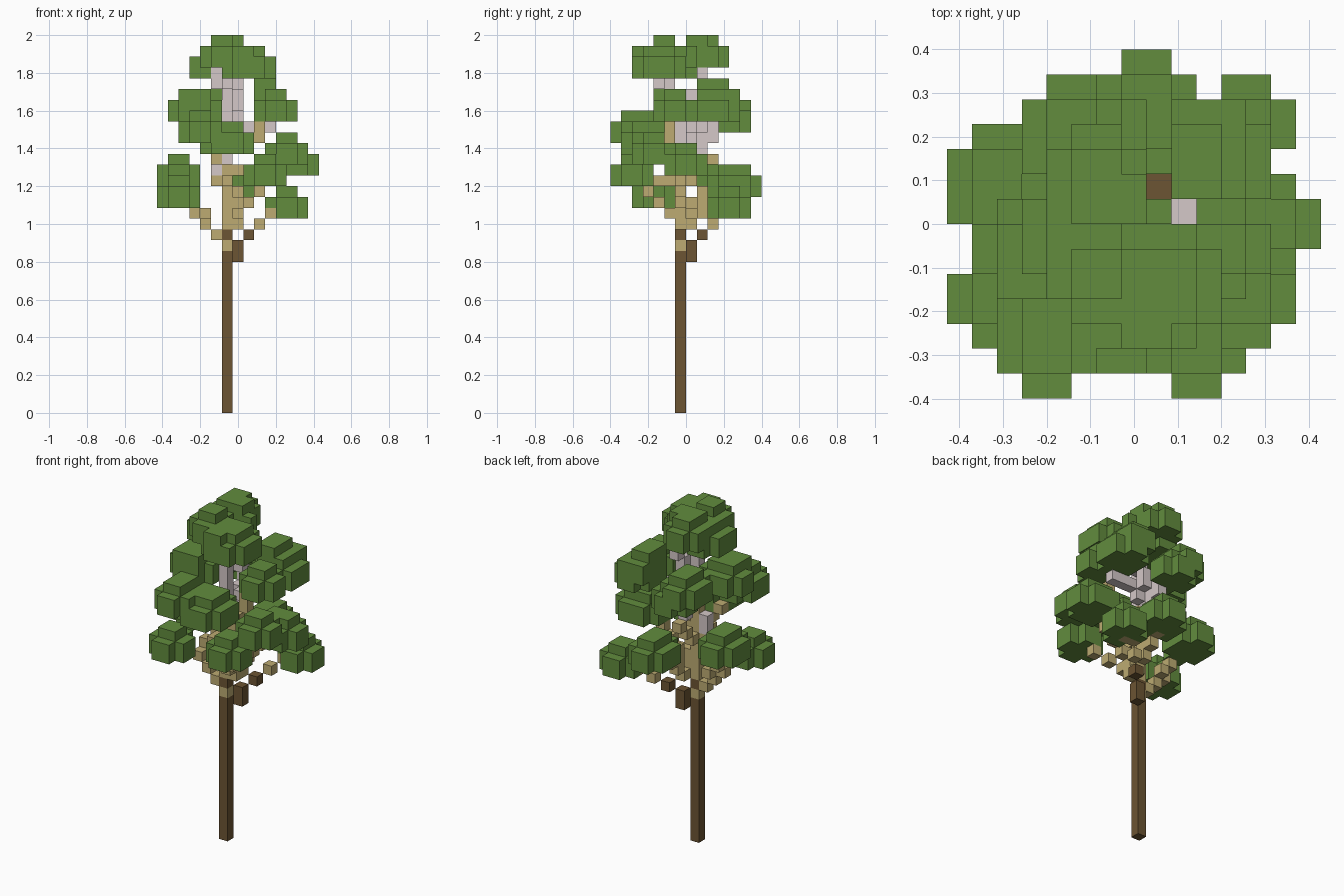
import bpy
import bmesh
from mathutils import Vector

cube = bpy.data.objects.get("Cube")
if cube:
    bpy.data.objects.remove(cube, do_unlink=True)

UNIT = 2 / 35                               # edge of one block
ORIGIN = Vector((-7.5, -7, 0)) * UNIT       # corner of block (0, 0, 0)


def material(name, rgb):
    mat = bpy.data.materials.new(name)
    mat.use_nodes = True
    mat.diffuse_color = (*rgb, 1)
    mat.node_tree.nodes["Principled BSDF"].inputs["Base Color"].default_value = (*rgb, 1)
    return mat


LEAF = material("leaf green", (0.122, 0.262, 0.048))
BARK = material("dark bark", (0.15, 0.09, 0.033))
TAN = material("tan bark", (0.51, 0.41, 0.17))
PALE = material("pale grey bark", (0.66, 0.58, 0.58))

parts = []      # (name, material, set of blocks)
filled = set()  # every block already used


def add_part(name, mat, blocks):
    own = set(blocks) - filled
    filled.update(own)
    parts.append((name, mat, own))


def box(i0, i1, j0, j1, k0, k1):
    return {(i, j, k) for i in range(i0, i1 + 1) for j in range(j0, j1 + 1)
            for k in range(k0, k1 + 1)}


def column(i, j, low, high):
    return box(i, i, j, j, low, high)


def limb(a, b):
    """Stepped line of blocks from a to b."""
    a, b = Vector(a), Vector(b)
    n = int(max(abs(c) for c in b - a))
    return {tuple(round(c) for c in a.lerp(b, s / n)) for s in range(n + 1)}


def clump(i0, i1, j0, j1, k):
    """Leaf clump: two layers with the corners cut off and a smaller top layer."""
    return (box(i0, i1, j0 + 1, j1 - 1, k, k + 1) | box(i0 + 1, i1 - 1, j0, j1, k, k + 1)
            | box(i0 + 1, i1 - 1, j0 + 1, j1 - 1, k, k + 2))


# Trunk, changing bark colour as it rises
add_part("trunk", BARK, column(6, 6, 0, 14) | column(6, 6, 16, 16))
add_part("low_fork", BARK, column(7, 7, 14, 15) | {(8, 8, 16)})
add_part("middle_trunk", TAN, column(6, 6, 15, 15) | column(6, 6, 17, 24))
add_part("upper_trunk", PALE, column(6, 6, 25, 29))

# Tan limbs
add_part("back_right_limb", TAN, limb((9, 9, 17), (11, 10, 18)))
add_part("left_limb", TAN, limb((5, 6, 16), (3, 6, 18)) | {(4, 7, 18), (3, 7, 19)})
add_part("front_limb", TAN, limb((7, 5, 18), (9, 3, 20)) | column(7, 6, 17, 19))
add_part("front_middle_limb", TAN, limb((6, 5, 21), (6, 4, 21)))
add_part("back_limb", TAN, column(7, 8, 18, 20) | limb((7, 7, 17), (7, 10, 20)))
add_part("high_back_limb", TAN, limb((6, 7, 21), (6, 9, 23)))
add_part("side_limb", TAN, limb((8, 6, 19), (10, 6, 21)) | {(7, 6, 22)})
add_part("front_left_limb", TAN, {(5, 6, 21), (5, 5, 23), (4, 5, 24)})
add_part("high_limb", TAN, column(9, 5, 25, 26))

# Pale limbs near the crown
add_part("pale_side_limb", PALE, limb((8, 7, 26), (10, 7, 26)) | {(7, 7, 25)})
add_part("pale_back_limb", PALE, column(6, 8, 24, 25) | column(6, 9, 25, 26))
add_part("pale_high_back_limb", PALE, column(7, 8, 26, 27))
add_part("pale_crown_limb", PALE, column(7, 7, 28, 29) | column(7, 8, 30, 31))
add_part("pale_front_crown_limb", PALE, column(5, 5, 30, 31) | {(6, 4, 30)})
add_part("pale_left_limb", PALE, column(5, 6, 22, 23) | {(6, 5, 23)})

# Leaf clumps
leaves = {
    "crown_front": clump(4, 7, 3, 6, 32),
    "crown_left": clump(3, 6, 5, 8, 31) | box(3, 3, 5, 6, 31, 32),
    "crown_right": clump(6, 10, 2, 6, 31) | box(7, 8, 2, 5, 33, 33),
    "crown_back": clump(4, 7, 6, 10, 32) | box(5, 7, 7, 8, 32, 34) | box(8, 8, 7, 7, 32, 33),
    "upper_back_right": clump(9, 12, 7, 11, 27),
    "upper_back_right_top": box(9, 11, 8, 11, 28, 29) | box(9, 10, 8, 10, 30, 30),
    "upper_right": clump(9, 12, 4, 7, 27),
    "upper_left": clump(1, 5, 4, 7, 27) | box(2, 4, 4, 6, 29, 29),
    "upper_back_left": clump(3, 6, 8, 12, 27),
    "upper_back": clump(4, 7, 9, 12, 26),
    "middle_front_left": clump(2, 5, 0, 4, 25),
    "middle_front": clump(4, 8, 1, 5, 24),
    "middle_right": clump(10, 14, 5, 8, 22),
    "middle_front_right": clump(10, 13, 2, 5, 23),
    "low_front_right": clump(8, 11, 0, 3, 21),
    "low_back": clump(6, 9, 9, 13, 20),
    "low_back_right": clump(10, 13, 9, 12, 18),
    "low_left_back": clump(0, 3, 6, 10, 21),
    "low_left_front": clump(0, 3, 2, 5, 19),
}
# Two open shafts keep a fork and a limb visible from above
shafts = {(8, 8), (9, 7)}
for name, blocks in leaves.items():
    add_part(name + "_leaves", LEAF, {b for b in blocks if b[:2] not in shafts})


def build(name, mat, blocks):
    """Mesh the exposed sides of a set of blocks."""
    bm = bmesh.new()
    corners = {}

    def vert(p):
        if p not in corners:
            corners[p] = bm.verts.new(ORIGIN + Vector(p) * UNIT)
        return corners[p]

    for b in sorted(blocks):
        for axis in range(3):
            u, v = (axis + 1) % 3, (axis + 2) % 3
            for side in (0, 1):
                neighbour = list(b)
                neighbour[axis] += 2 * side - 1
                if tuple(neighbour) in filled:
                    continue
                ring = []
                for du, dv in ((0, 0), (1, 0), (1, 1), (0, 1)):
                    p = list(b)
                    p[axis] += side
                    p[u] += du
                    p[v] += dv
                    ring.append(vert(tuple(p)))
                bm.faces.new(ring if side else ring[::-1])
    bmesh.ops.dissolve_limit(bm, angle_limit=0.01, verts=bm.verts, edges=bm.edges)
    mesh = bpy.data.meshes.new(name)
    bm.to_mesh(mesh)
    bm.free()
    mesh.materials.append(mat)
    bpy.context.collection.objects.link(bpy.data.objects.new(name, mesh))


for name, mat, blocks in parts:
    if blocks:
        build(name, mat, blocks)
